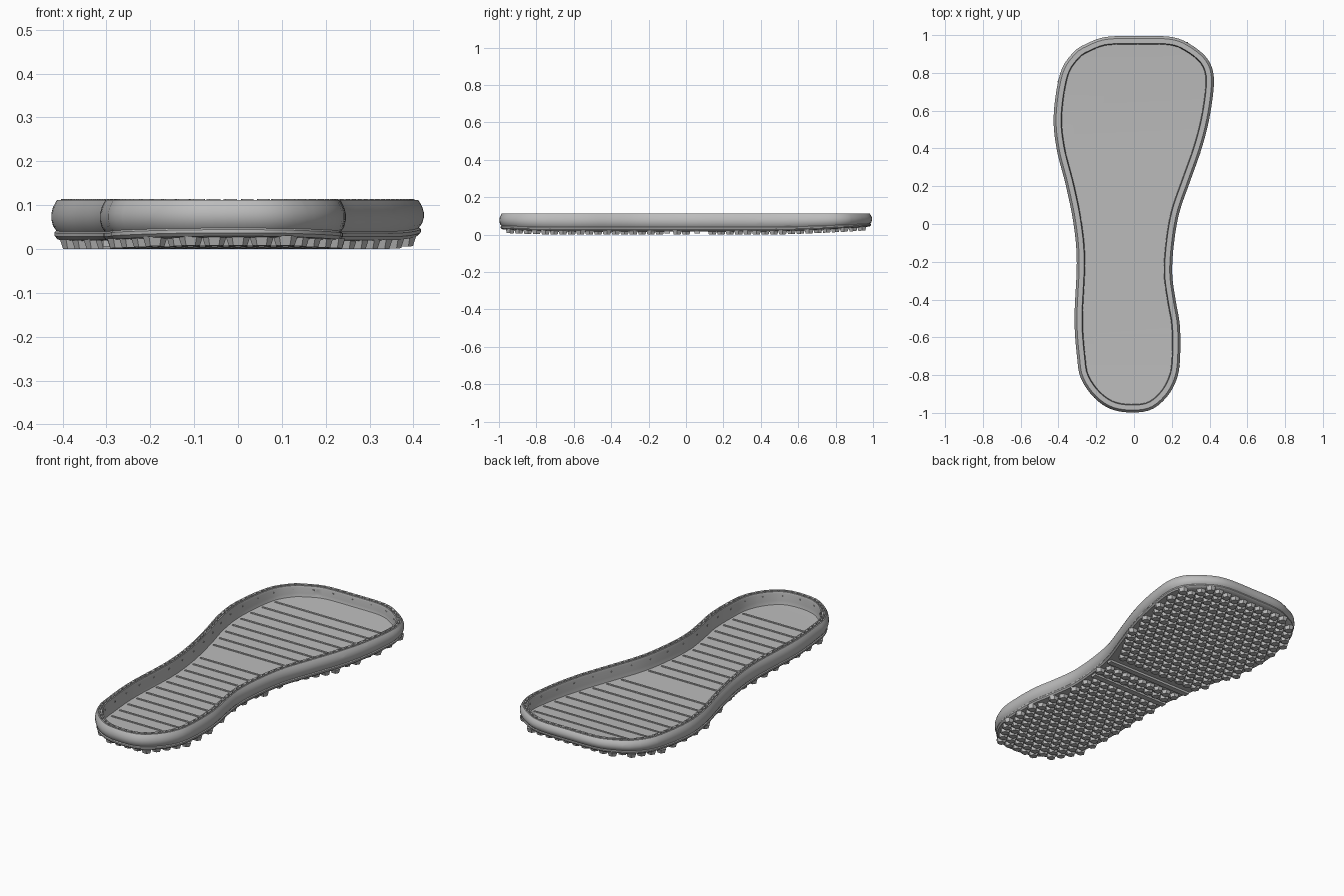
import bpy, bmesh, math
from mathutils import Vector, Matrix

if "Cube" in bpy.data.objects:
    bpy.data.objects.remove(bpy.data.objects["Cube"])

# Outline of the sole seen from above, clockwise from the toe
OUTLINE = [(0.02, 0.995), (0.20, 0.99), (0.30, 0.95), (0.385, 0.88), (0.42, 0.80), (0.42, 0.70),
           (0.395, 0.54), (0.355, 0.39), (0.295, 0.22), (0.24, 0.06), (0.212, -0.10), (0.202, -0.26),
           (0.22, -0.40), (0.242, -0.53), (0.245, -0.68), (0.23, -0.81), (0.17, -0.92), (0.07, -0.99),
           (-0.09, -0.99), (-0.20, -0.93), (-0.28, -0.82), (-0.302, -0.70), (-0.315, -0.50),
           (-0.303, -0.20), (-0.32, 0.0), (-0.36, 0.2), (-0.41, 0.4), (-0.425, 0.58),
           (-0.39, 0.80), (-0.32, 0.91), (-0.25, 0.955), (-0.15, 0.99)]
FLOOR, TOP = 0.038, 0.112

grey = bpy.data.materials.new("sole_grey")
grey.diffuse_color = (0.5, 0.5, 0.5, 1)
grey.use_nodes = True
grey.node_tree.nodes["Principled BSDF"].inputs["Base Color"].default_value = grey.diffuse_color


def smooth_outline(points, count):
    """Closed Catmull-Rom curve resampled to even spacing."""
    p = [Vector(q) for q in points]
    n, dense = len(p), []
    for i in range(n):
        a, b, c, d = p[i - 1], p[i], p[(i + 1) % n], p[(i + 2) % n]
        for k in range(12):
            t = k / 12
            dense.append(0.5 * (2 * b + (c - a) * t + (2 * a - 5 * b + 4 * c - d) * t * t
                                + (3 * b - a - 3 * c + d) * t ** 3))
    dense.append(dense[0])
    lengths = [(dense[i + 1] - dense[i]).length for i in range(len(dense) - 1)]
    step, out, walked, i = sum(lengths) / count, [], 0, 0
    for k in range(count):
        while walked + lengths[i] < k * step:
            walked += lengths[i]
            i += 1
        out.append(dense[i].lerp(dense[i + 1], (k * step - walked) / lengths[i]))
    return out


def tangents(pts):
    n = len(pts)
    return [(pts[(i + 1) % n] - pts[i - 1]).normalized() for i in range(n)]


def inset(pts, d):
    return [p + Vector((t.y, -t.x)) * d for p, t in zip(pts, tangents(pts))]


def inside(x, y, poly):
    hit = False
    for i in range(len(poly)):
        a, b = poly[i - 1], poly[i]
        if (a.y > y) != (b.y > y) and x < (b.x - a.x) * (y - a.y) / (b.y - a.y) + a.x:
            hit = not hit
    return hit


def span(y, poly):
    xs = [a.x + (b.x - a.x) * (y - a.y) / (b.y - a.y)
          for a, b in zip(poly, poly[1:] + poly[:1]) if (a.y > y) != (b.y > y)]
    return min(xs), max(xs)


def lift(y):
    """Upward curve of the underside at toe and heel."""
    return 0.025 * max(0, (y - 0.4) / 0.6) ** 1.6 + 0.010 * max(0, (-y - 0.65) / 0.35) ** 1.5


def finish(name, bm, smooth=None):
    for v in bm.verts:
        v.co.z += lift(v.co.y) * max(0, min(1, (TOP - v.co.z) / 0.09))
    bmesh.ops.recalc_face_normals(bm, faces=bm.faces)
    mesh = bpy.data.meshes.new(name)
    bm.to_mesh(mesh)
    bm.free()
    ob = bpy.data.objects.new(name, mesh)
    bpy.context.collection.objects.link(ob)
    mesh.materials.append(grey)
    if smooth:
        bpy.ops.object.select_all(action='DESELECT')
        ob.select_set(True)
        bpy.context.view_layer.objects.active = ob
        bpy.ops.object.shade_smooth_by_angle(angle=math.radians(smooth))


def add_box(bm, centre, size, turn=0):
    m = Matrix.Translation(centre) @ Matrix.Rotation(turn, 4, 'Z') @ Matrix.Diagonal((*size, 1))
    bmesh.ops.create_cube(bm, size=1, matrix=m)


edge = smooth_outline(OUTLINE, 160)
# make the inset run inwards
if not inside(*inset(edge, 0.05)[0], edge):
    edge.reverse()

# Shell: bulging side wall, grooved rim, inner wall, floor and underside
profile = [(0.040, 0.018), (0.014, 0.020), (0.007, 0.028), (0.007, 0.036), (0.011, 0.040),
           (0.004, 0.050), (0.0, 0.066), (0.0, 0.080), (0.004, 0.095), (0.010, 0.107), (0.013, TOP),
           (0.019, TOP), (0.019, 0.107), (0.033, 0.107), (0.033, TOP), (0.039, TOP),
           (0.042, 0.100), (0.040, 0.060), (0.044, FLOOR)]
bm = bmesh.new()
rings = [[bm.verts.new((p.x, p.y, z)) for p in inset(edge, d)] for d, z in profile]
for lo, hi in zip(rings, rings[1:]):
    for i in range(len(lo)):
        bm.faces.new((lo[i - 1], lo[i], hi[i], hi[i - 1]))
bm.faces.new(rings[0])
bm.faces.new(rings[-1])
for y in (-0.93, -0.85, -0.75, -0.65, -0.3, 0.0, 0.25, 0.4, 0.55, 0.7, 0.8, 0.88, 0.94):
    bmesh.ops.bisect_plane(bm, geom=bm.verts[:] + bm.edges[:] + bm.faces[:],
                           plane_co=(0, y, 0), plane_no=(0, 1, 0))
finish("sole_shell", bm, 40)

# Thin cross ribs on the floor, with one left out at the ball of the foot
bm = bmesh.new()
inner = inset(edge, 0.06)
for k in range(20):
    y = 0.79 - 0.081 * k
    if k == 8:
        continue
    x0, x1 = span(y, inner)
    add_box(bm, ((x0 + x1) / 2, y, FLOOR + 0.001), (x1 - x0, 0.010, 0.006))
finish("floor_ribs", bm)

# Stitches lying in the rim groove
bm = bmesh.new()
seam = inset(smooth_outline(edge, 124), 0.026)
for p, t in zip(seam, tangents(seam)):
    add_box(bm, (p.x, p.y, 0.1095), (0.026, 0.008, 0.008), math.atan2(t.y, t.x))
finish("rim_stitches", bm)

# Small thread knots along the inner wall
bm = bmesh.new()
knots = inset(smooth_outline(edge, 42), 0.042)
for p, t in zip(knots, tangents(knots)):
    add_box(bm, (p.x, p.y, 0.088), (0.008, 0.005, 0.006), math.atan2(t.y, t.x))
finish("wall_knots", bm)

# Tread: staggered hexagonal lugs, broken by two smooth bands across the arch
bm = bmesh.new()
limit = inset(edge, 0.022)
bands = (0.06, -0.10)
for row in range(-21, 22):
    y = row * 0.047
    if any(abs(y - b) < 0.036 for b in bands):
        continue
    for col in range(-9, 10):
        x = (col + 0.5 * (row % 2)) * 0.054
        if inside(x, y, limit):
            m = Matrix.Translation((x, y, 0.011)) @ Matrix.Rotation(math.pi / 6, 4, 'Z')
            bmesh.ops.create_cone(bm, cap_ends=True, segments=6, radius1=0.021, radius2=0.028,
                                  depth=0.022, matrix=m)
finish("tread_lugs", bm)

# Raised bar in each smooth band
bm = bmesh.new()
for y in bands:
    x0, x1 = span(y, limit)
    add_box(bm, ((x0 + x1) / 2, y, 0.013), (x1 - x0, 0.03, 0.014))
finish("arch_bars", bm)
